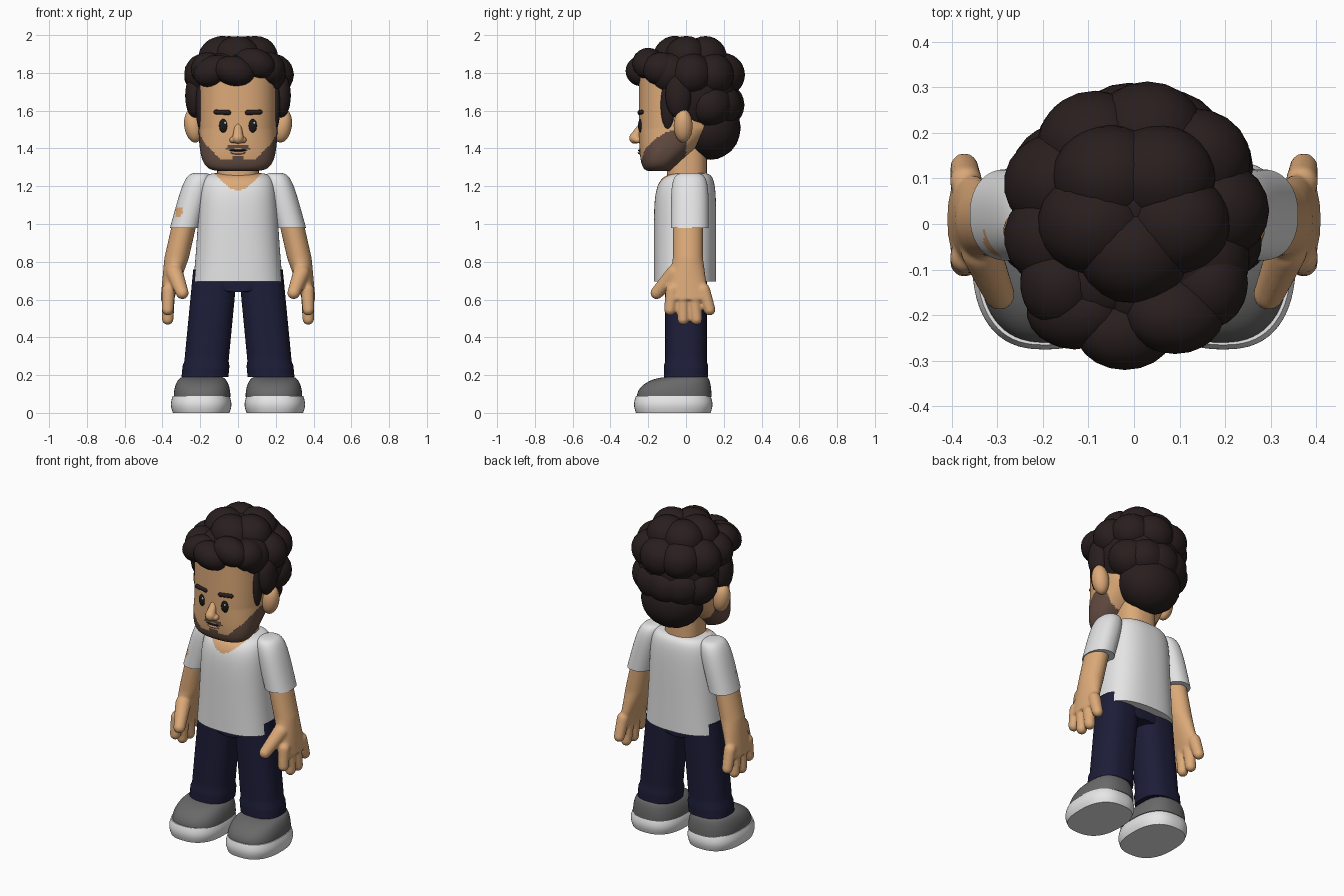
import bpy, bmesh, math
from mathutils import Vector, Matrix

if "Cube" in bpy.data.objects:
    bpy.data.objects.remove(bpy.data.objects["Cube"])


def material(name, *rgb):
    result = bpy.data.materials.new(name)
    result.use_nodes = True
    result.diffuse_color = (*rgb, 1)
    shader = result.node_tree.nodes["Principled BSDF"]
    shader.inputs["Base Color"].default_value = (*rgb, 1)
    shader.inputs["Roughness"].default_value = .8
    return result


SKIN = material("skin", .72, .4, .19)
HAIR = material("dark brown hair", .022, .013, .013)
STUBBLE = material("stubble", .13, .075, .055)
SHIRT = material("white shirt", .78, .78, .78)
DENIM = material("navy trousers", .012, .012, .04)
SHOE = material("grey shoe", .14, .14, .14)
SOLE = material("white sole", .82, .82, .82)
BLACK = material("eye black", .01, .01, .01)
LIP = material("lip", .5, .25, .14)


def closing(t, power):
    """Full width at t = 0, rounding off to a small tip at t = 1."""
    return max(.1, (1 - min(t, 1) ** power) ** (1 / power))


def loft(bm, low, high, section, side=1, power=2.5, rows=24, columns=64):
    """Stack of superellipses; section(t) is (centre x, front, back, half width)."""
    loops = []
    for row in range(rows + 1):
        t = (1 - math.cos(math.pi * row / rows)) / 2
        middle, front, back, half = section(t)
        loop = []
        for column in range(columns):
            angle = math.tau * column / columns
            c, s = math.cos(angle), math.sin(angle)
            across = math.copysign(abs(c) ** (2 / power), c)
            along = math.copysign(abs(s) ** (2 / power), s)
            loop.append(bm.verts.new((side * (middle + half * across),
                                      (front + back + (back - front) * along) / 2,
                                      low + (high - low) * t)))
        loops.append(loop)
    for lower, upper in zip(loops, loops[1:]):
        for i in range(columns):
            bm.faces.new((lower[i - 1], lower[i], upper[i], upper[i - 1]))
    bm.faces.new(loops[0])
    bm.faces.new(loops[-1])


def ball(bm, centre, radii, tilt=0):
    """Ellipsoid, tilted about the front-back axis."""
    place = Matrix.Translation(centre) @ Matrix.Rotation(tilt, 4, "Y")
    bmesh.ops.create_icosphere(bm, subdivisions=3, radius=1,
                               matrix=place @ Matrix.Diagonal((*radii, 1)))


def capsule(bm, start, end, start_radius, end_radius):
    start, end = Vector(start), Vector(end)
    axis = end - start
    turn = axis.to_track_quat("Z", "Y").to_matrix().to_4x4()
    bmesh.ops.create_cone(bm, cap_ends=True, segments=20, radius1=start_radius,
                          radius2=end_radius, depth=axis.length,
                          matrix=Matrix.Translation((start + end) / 2) @ turn)
    ball(bm, start, [start_radius] * 3)
    ball(bm, end, [end_radius] * 3)


def finish(bm, name, *materials, rule=None, merge=0):
    """Make the object; rule(centre) picks the second material."""
    bmesh.ops.recalc_face_normals(bm, faces=bm.faces)
    if rule:
        for face in bm.faces:
            face.material_index = int(rule(face.calc_center_median()))
    mesh = bpy.data.meshes.new(name)
    bm.to_mesh(mesh)
    bm.free()
    mesh.shade_smooth()
    mesh.set_sharp_from_angle(angle=math.radians(50))
    for entry in materials:
        mesh.materials.append(entry)
    result = bpy.data.objects.new(name, mesh)
    bpy.context.collection.objects.link(result)
    if merge:
        remesh = result.modifiers.new("merge", "REMESH")
        remesh.mode = "VOXEL"
        remesh.voxel_size = merge
        remesh.use_smooth_shade = True
        soften = result.modifiers.new("soften", "SMOOTH")
        soften.factor, soften.iterations = .5, 5


def lofted(name, materials, low, high, section, rule=None, **options):
    bm = bmesh.new()
    loft(bm, low, high, section, **options)
    finish(bm, name, *materials, rule=rule)


def rounded(name, colour, centre, radii, tilt=0):
    bm = bmesh.new()
    ball(bm, centre, radii, tilt)
    finish(bm, name, colour)


# Head with stubble along the jaw and above the lip
def head_section(t):
    fullness = closing(1 - t, 6)
    return 0, -.15 - .1 * fullness, min(.18, .6 * t - .08), .21 * fullness


def has_stubble(centre):
    across, front = abs(centre.x), centre.y < -.15
    jaw = 1.34 + max(0, across - .09) + .3 * max(0, centre.y + .2)
    if front and across < .03:
        jaw += .02
    moustache = front and across < .06 and 1.4 < centre.z + across * .15 < 1.423
    return centre.y < 0 and (centre.z < jaw or moustache)


lofted("head", (SKIN, STUBBLE), 1.28, 1.8, head_section, rule=has_stubble,
       rows=90, columns=128)
lofted("neck", (SKIN,), 1.18, 1.42, lambda t: (0, -.1, .11, .11))

bm = bmesh.new()
capsule(bm, (0, -.235, 1.52), (0, -.27, 1.455), .018, .031)
for side in (-1, 1):
    ball(bm, (side * .025, -.255, 1.445), (.02, .025, .018))
finish(bm, "nose", SKIN, merge=.004)

rounded("mouth", BLACK, (0, -.24, 1.39), (.05, .014, .006))
rounded("lower_lip", LIP, (0, -.24, 1.377), (.04, .016, .009))


# Sections of the paired parts
def sleeve_section(t):
    fullness = closing(t, 5)
    return .28 - .08 * t, .02 - .1 * fullness, .02 + .1 * fullness, .08 * fullness


def arm_section(t):
    rise = .03 * min(1, 2 * t)
    return .375 - .1 * t, rise - .1, .12 - rise, .035 + rise


def leg_section(t):
    cuff = .007 if t < .12 else 0
    return .175 - .055 * t, -.11 - cuff, .11 + cuff, .117 + cuff


def sole_section(t):
    bulge = .01 * math.sin(math.pi * t)
    return .195, -.265 - bulge, .13 + bulge, .15 + bulge


def upper_section(t):
    fullness = closing(t, 2)
    return .19, -.09 - .17 * fullness, .11 + .025 * fullness, .1 + .05 * fullness


def bare_patch(centre):
    return (-.33 < centre.x < -.29 and centre.y < 0
            and 1.04 + max(0, centre.x + .31) < centre.z < 1.09)


for side, label in ((1, "left_"), (-1, "right_")):
    # Face details
    eye_x = side * .077
    rounded(label + "eye", BLACK, (eye_x, -.24, 1.52), (.023, .014, .037))
    rounded(label + "eye_glint", SOLE, (eye_x + .009, -.251, 1.535), (.006, .004, .007))
    rounded(label + "ear", SKIN, (side * .235, -.015, 1.52), (.05, .05, .09), side * .15)
    bm = bmesh.new()
    capsule(bm, (side * .05, -.243, 1.59), (side * .118, -.235, 1.593), .014, .012)
    finish(bm, label + "eyebrow", HAIR)

    # Clothes
    lofted(label + "sleeve", (SHIRT, SKIN), .98, 1.27, sleeve_section,
           rule=bare_patch, side=side, power=2.2)
    lofted(label + "trouser_leg", (DENIM,), .19, .76, leg_section, side=side)
    lofted(label + "sole", (SOLE,), 0, .09, sole_section, side=side)
    lofted(label + "shoe_upper", (SHOE,), .085, .19, upper_section, side=side)

    # Arm, four fanned fingers and a thumb, fused together
    bm = bmesh.new()
    loft(bm, .6, 1.04, arm_section, side, power=2)
    for finger in range(4):
        fan = finger - 1.5
        capsule(bm, (side * .368, .01 + .055 * fan, .65),
                (side * .372, .02 + .07 * fan, .49 + .025 * fan * fan), .036, .031)
    capsule(bm, (side * .335, -.06, .74), (side * .295, -.155, .635), .045, .034)
    finish(bm, label + "arm", SKIN, merge=.008)

lofted("trouser_seat", (DENIM,), .64, .78,
       lambda t: (0, -.108, .108, .21 * closing(1 - t, 4)))


# Shirt body with a scooped neckline
def shirt_section(t):
    fullness = closing(t, 8)
    flare = .03 * (1 - t) ** 2
    return 0, .02 - .19 * fullness ** 2, .01 + .15 * fullness, .207 * fullness + flare


lofted("shirt_body", (SHIRT, SKIN), .695, 1.27, shirt_section, rows=72, columns=128,
       rule=lambda c: c.y < -.03 and c.z > 1.18 + 6 * c.x * c.x)

# Hair: core and nape, rings of curls, sideburns, then the fringe
bm = bmesh.new()
ball(bm, (0, .05, 1.7), (.25, .23, .27))
ball(bm, (0, .13, 1.51), (.19, .16, .17))


def curls(count, start, end, reach, height, size):
    for i in range(count):
        angle = math.pi * (start + (end - start) * i / count)
        ball(bm, (reach * math.cos(angle), .03 + reach * math.sin(angle), height),
             (size * 1.1, size, size), math.sin(3 * i) / 2)


curls(9, 0, 2, .17, 1.79, .115)
curls(5, .2, 1, .16, 1.63, .12)
curls(5, .3, 2.3, .09, 1.88, .115)
for side in (-1, 1):
    ball(bm, (side * .2, -.095, 1.63), (.024, .04, .13))
    ball(bm, (side * .23, -.04, 1.68), (.05, .07, .12))
    ball(bm, (side * .16, -.13, 1.82), (.09, .1, .09), side * .4)
for x, y, z, tilt in ((-.13, -.19, 1.81, -.4), (-.02, -.235, 1.81, .2), (.09, -.2, 1.85, .3)):
    ball(bm, (x, y, z), (.11, .085, .08), tilt)
finish(bm, "hair", HAIR)
